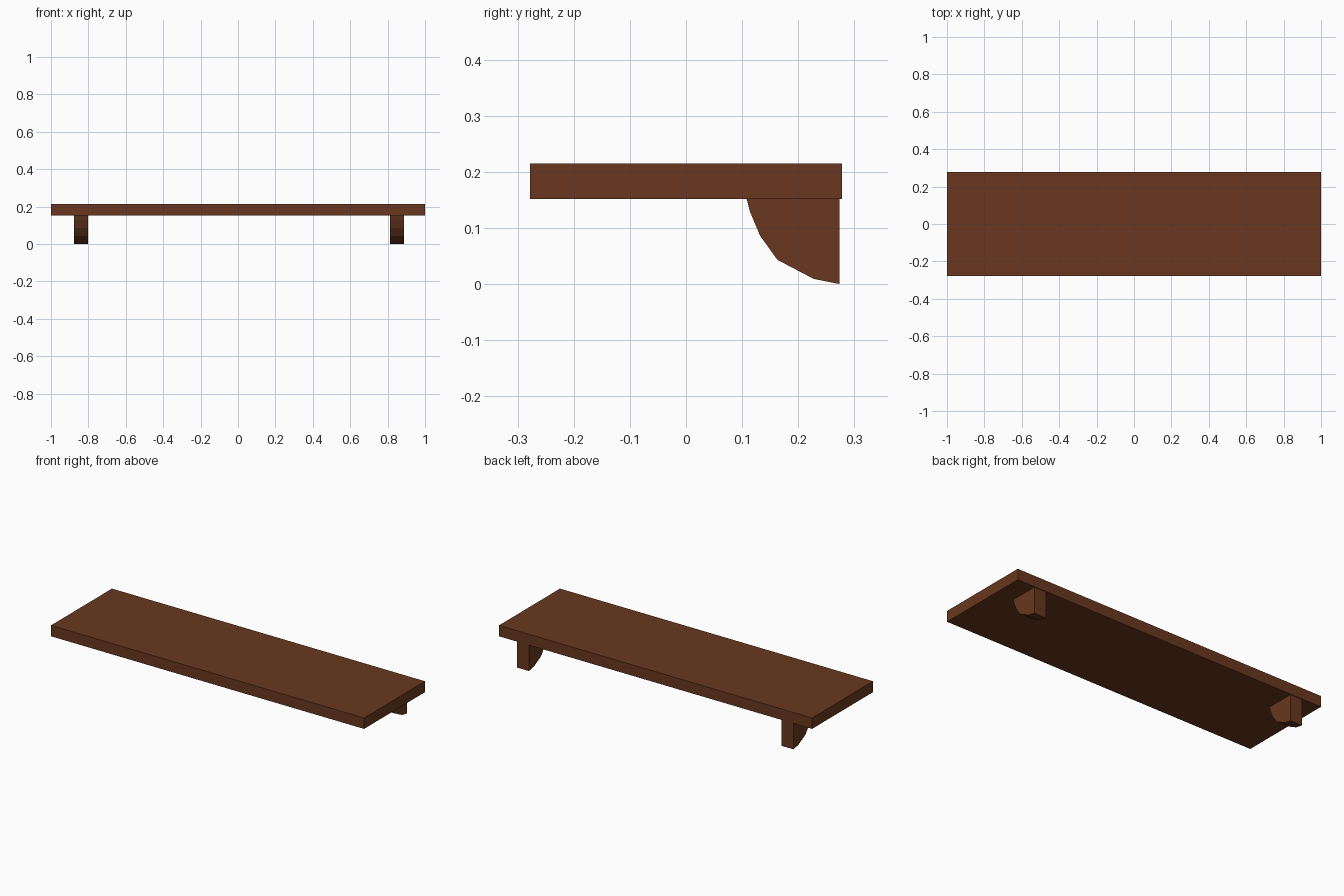
import bpy, bmesh
from mathutils import Vector

if "Cube" in bpy.data.objects:
    bpy.data.objects.remove(bpy.data.objects["Cube"])

wood = bpy.data.materials.new("brown_wood")
wood.diffuse_color = (0.14, 0.039, 0.014, 1)
wood.use_nodes = True
wood.node_tree.nodes["Principled BSDF"].inputs["Base Color"].default_value = wood.diffuse_color


def prism(name, profile, x0, x1):
    """Extrude a (y, z) profile along x from x0 to x1."""
    bm = bmesh.new()
    face = bm.faces.new([bm.verts.new((x0, y, z)) for y, z in profile])
    ext = bmesh.ops.extrude_face_region(bm, geom=[face])
    verts = [g for g in ext["geom"] if isinstance(g, bmesh.types.BMVert)]
    bmesh.ops.translate(bm, verts=verts, vec=Vector((x1 - x0, 0, 0)))
    bmesh.ops.recalc_face_normals(bm, faces=bm.faces[:])
    mesh = bpy.data.meshes.new(name)
    bm.to_mesh(mesh)
    bm.free()
    mesh.materials.append(wood)
    obj = bpy.data.objects.new(name, mesh)
    bpy.context.collection.objects.link(obj)
    return obj


# Shelf board
prism("shelf_board",
      [(-0.278, 0.152), (0.278, 0.152), (0.278, 0.215), (-0.278, 0.215)],
      -1, 1)

# Curved brackets along the back edge
bracket = [(0.274, 0.152), (0.108, 0.152), (0.114, 0.129), (0.132, 0.086),
           (0.163, 0.043), (0.228, 0.009), (0.274, 0.0)]
for name, x in (("left_bracket", -0.878), ("right_bracket", 0.812)):
    prism(name, bracket, x, x + 0.075)
